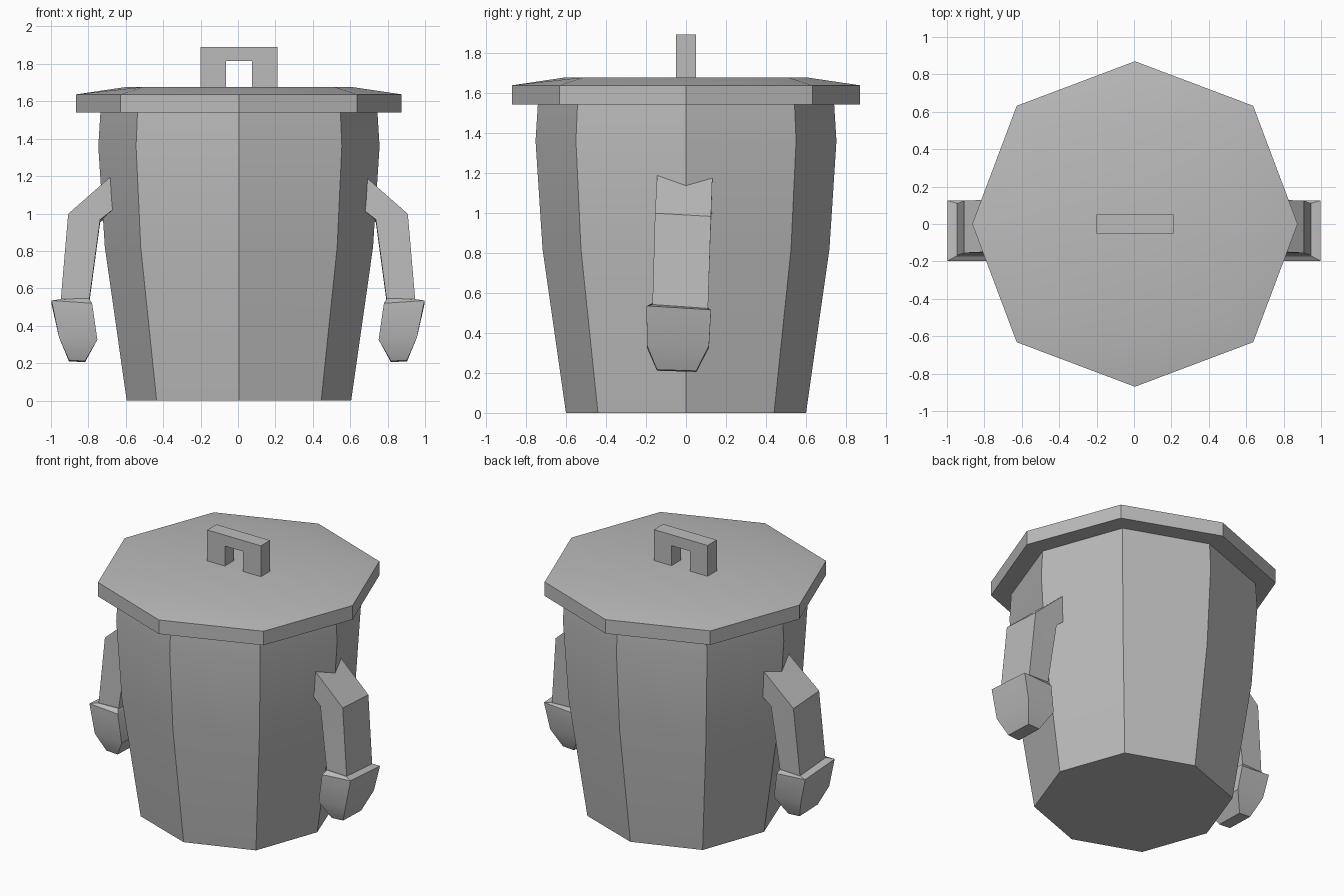
import bpy, bmesh, math

if "Cube" in bpy.data.objects:
    bpy.data.objects.remove(bpy.data.objects["Cube"])

grey = bpy.data.materials.new("galvanised grey")
grey.diffuse_color = (0.5, 0.5, 0.5, 1)
grey.use_nodes = True
grey.node_tree.nodes["Principled BSDF"].inputs["Base Color"].default_value = grey.diffuse_color
CX = 0.005  # slight sideways offset of the can


def finish(bm, name):
    bmesh.ops.recalc_face_normals(bm, faces=bm.faces[:])
    me = bpy.data.meshes.new(name)
    bm.to_mesh(me)
    bm.free()
    me.materials.append(grey)
    ob = bpy.data.objects.new(name, me)
    bpy.context.collection.objects.link(ob)
    bpy.ops.object.select_all(action='DESELECT')
    ob.select_set(True)
    bpy.context.view_layer.objects.active = ob
    bpy.ops.object.shade_smooth_by_angle(angle=math.radians(30))
    return ob


def loft(name, rings):
    """Bridge equal-length rings of points and cap both ends."""
    bm = bmesh.new()
    loops = [[bm.verts.new(p) for p in ring] for ring in rings]
    n = len(loops[0])
    for a, b in zip(loops, loops[1:]):
        for i in range(n):
            j = (i + 1) % n
            bm.faces.new((a[i], a[j], b[j], b[i]))
    bm.faces.new(loops[0][::-1])
    bm.faces.new(loops[-1])
    return finish(bm, name)


def octagon(r, diag, z):
    """Eight-sided ring with corners on the axes; diag is the diagonal corner offset."""
    pts = []
    for i in range(8):
        a = i * math.pi / 4
        k = r if i % 2 == 0 else diag * math.sqrt(2)
        pts.append((CX + k * math.cos(a), k * math.sin(a), z))
    return pts


def quad(xi, zi, xo, zo, y0, y1, tilt=0.01):
    """Four-sided limb section from its inner and outer edge; the back sits a little lower."""
    return [(xi, y0, zi + tilt), (xo, y0, zo + tilt),
            (xo, y1, zo - tilt), (xi, y1, zi - tilt)]


# Tapered eight-sided can
loft("can_body", [octagon(0.60, 0.44, 0), octagon(0.717, 0.525, 0.82),
                  octagon(0.752, 0.55, 1.36), octagon(0.74, 0.542, 1.55)])

# Overhanging lid with a shallow raised top
loft("lid", [octagon(0.87, 0.632, 1.54), octagon(0.87, 0.632, 1.637),
             octagon(0.60, 0.51, 1.677)])

# Lid handle: an arch profile extruded front to back
arch = [(-0.205, 1.67), (-0.07, 1.67), (-0.07, 1.815), (0.07, 1.815),
        (0.07, 1.67), (0.205, 1.67), (0.205, 1.89), (-0.205, 1.89)]
bm = bmesh.new()
face = bm.faces.new([bm.verts.new((CX + x, -0.05, z)) for x, z in arch])
ext = bmesh.ops.extrude_face_region(bm, geom=[face])
bmesh.ops.translate(bm, vec=(0, 0.10, 0),
                    verts=[v for v in ext["geom"] if isinstance(v, bmesh.types.BMVert)])
finish(bm, "lid_handle")

# Bent arm, rooted inside the can: shoulder, elbow, wrist
arm = [quad(0.60, 1.07, 0.60, 1.265, -0.14, 0.135, 0.004),
       quad(0.737, 0.96, 0.908, 0.99, -0.155, 0.125, 0.008),
       quad(0.795, 0.53, 0.948, 0.525, -0.168, 0.11, 0.008)]

# Mitten hand: cuff, widest part, fingertips
hand = [quad(0.797, 0.537, 0.95, 0.532, -0.172, 0.112),
        quad(0.780, 0.510, 0.997, 0.525, -0.197, 0.125),
        quad(0.752, 0.325, 0.957, 0.338, -0.195, 0.115, 0.0),
        quad(0.818, 0.208, 0.904, 0.213, -0.145, 0.052, 0.003)]

for side, s in (("right", 1), ("left", -1)):
    for part, rings in (("arm", arm), ("hand", hand)):
        loft(f"{side}_{part}", [[(s * x, y, z) for x, y, z in ring] for ring in rings])
